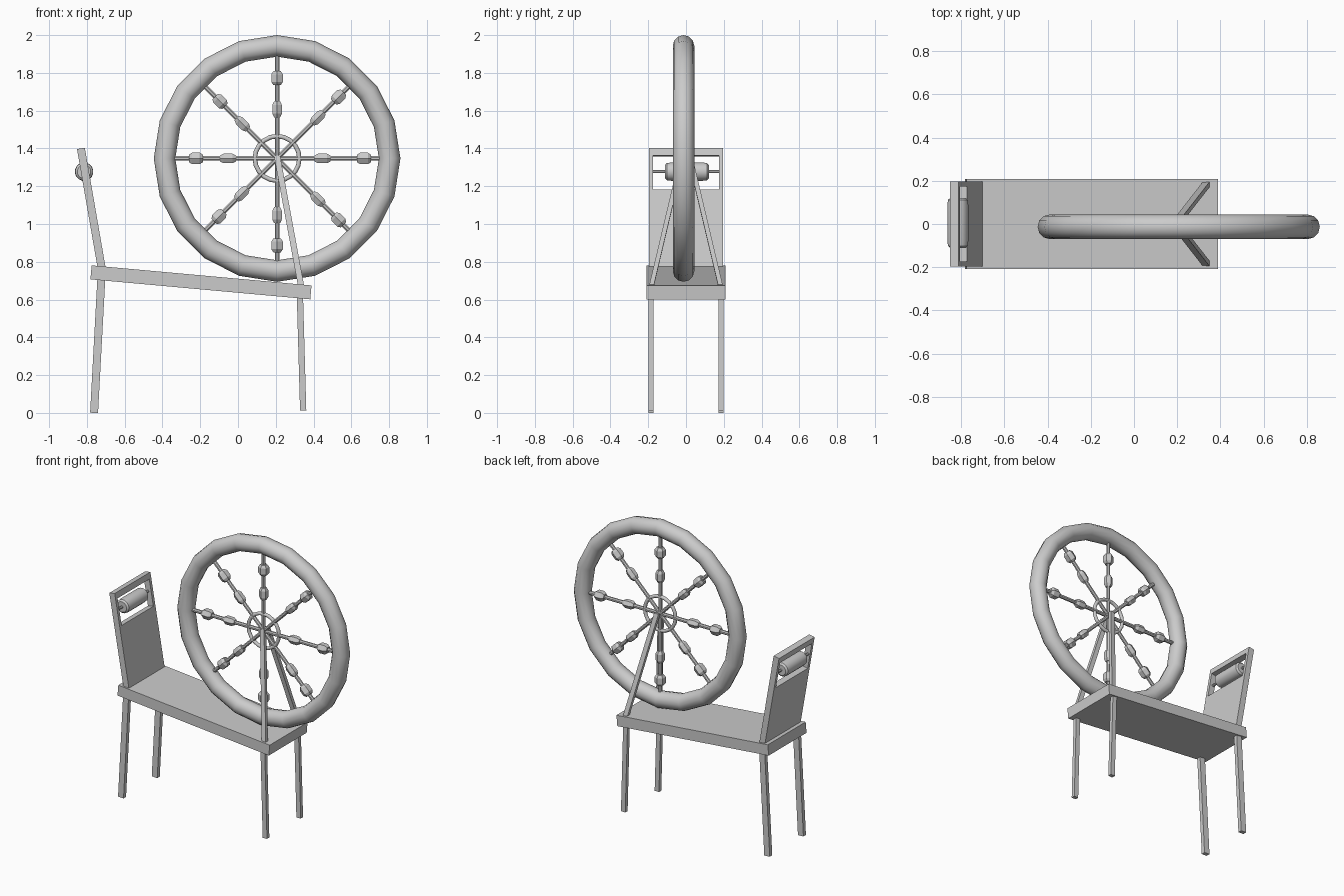
import bpy, bmesh
from math import sin, cos, pi, radians
from mathutils import Vector, Matrix

if "Cube" in bpy.data.objects:
    bpy.data.objects.remove(bpy.data.objects["Cube"])

HUB = Vector((0.207, -0.013, 1.347))


def make(name, bm, smooth=False):
    bmesh.ops.recalc_face_normals(bm, faces=bm.faces)
    me = bpy.data.meshes.new(name)
    bm.to_mesh(me)
    bm.free()
    ob = bpy.data.objects.new(name, me)
    bpy.context.collection.objects.link(ob)
    if smooth:
        bpy.context.view_layer.objects.active = ob
        ob.select_set(True)
        bpy.ops.object.shade_smooth_by_angle(angle=radians(40))
        ob.select_set(False)
    return ob


def frame(a, b):
    """Matrix at a: local z runs to b, local y stays near world y."""
    z = (b - a).normalized()
    x = Vector((0, 1, 0)).cross(z).normalized()
    y = z.cross(x)
    m = Matrix((x, y, z)).transposed().to_4x4()
    m.translation = a
    return m


def bar(bm, a, b, wx, wy):
    """Square bar from a to b."""
    a, b = Vector(a), Vector(b)
    m = frame(a, b) @ Matrix.Translation((0, 0, (b - a).length / 2))
    m = m @ Matrix.Diagonal((wx, wy, (b - a).length, 1))
    bmesh.ops.create_cube(bm, size=1, matrix=m)


def lathe(bm, profile, sides, m):
    """Closed turned shape from (radius, height) pairs along local z."""
    rings = [[bm.verts.new(m @ Vector((r * cos(2 * pi * (i + .5) / sides),
                                       r * sin(2 * pi * (i + .5) / sides), h)))
              for i in range(sides)] for r, h in profile]
    for p, q in zip(rings, rings[1:]):
        for i in range(sides):
            j = (i + 1) % sides
            bm.faces.new((p[i], p[j], q[j], q[i]))
    bm.faces.new(rings[0])
    bm.faces.new(rings[-1])


def torus(name, major, minor, seg):
    bpy.ops.mesh.primitive_torus_add(major_segments=seg, minor_segments=12,
                                     major_radius=major, minor_radius=minor,
                                     location=HUB, rotation=(pi / 2, 0, 0))
    ob = bpy.context.object
    ob.name = name
    bpy.ops.object.shade_smooth_by_angle(angle=radians(40))
    ob.select_set(False)


# Wheel rim and hub ring
torus("wheel_rim", 0.596, 0.057, 20)
torus("hub_ring", 0.118, 0.012, 20)

# Turned spokes with two beads each: angle -> (inner, outer) bead radius
beads = {0: (.24, .46), 45: (.305, .46), 90: (.26, .425), 135: (.26, .427),
         180: (.26, .43), 225: (.265, .435), 270: (.30, .46), 315: (.305, .46)}
bm = bmesh.new()
for deg, (ri, ro) in beads.items():
    t = radians(deg)
    m = frame(HUB, HUB + Vector((cos(t), 0, sin(t))))
    lathe(bm, [(.013, 0), (.013, .56)], 8, m)
    for r, half, w in ((ri, .042, .029), (ro, .037, .035)):
        lathe(bm, [(w * .65, r - half), (w, r - half * .55),
                   (w, r + half * .55), (w * .65, r + half)], 6, m)
make("spokes", bm)

# Sloping seat plank
bm = bmesh.new()
bar(bm, (-.778, 0, .744), (.386, 0, .638), .074, .416)
make("seat_plank", bm)

# Leaning back board: panel, posts and top rail around the bobbin window
bm = bmesh.new()
foot, top = Vector((-.718, 0, .745)), Vector((-.832, 0, 1.402))


def lean(z, y=0):
    p = foot.lerp(top, (z - foot.z) / (top.z - foot.z))
    return Vector((p.x, y, z))


bar(bm, lean(.745), lean(1.18), .042, .392)
bar(bm, lean(1.36), lean(1.4), .042, .392)
for s in (-1, 1):
    bar(bm, lean(1.18, s * .185), lean(1.36, s * .185), .042, .022)
make("back_board", bm)

# Bobbin on its axle
bm = bmesh.new()
m = Matrix.Translation((-.815, 0.005, 1.277)) @ Matrix.Rotation(-pi / 2, 4, 'X')
lathe(bm, [(.036, -.116), (.047, -.106), (.049, -.085), (.049, .085),
           (.047, .106), (.036, .116)], 16, m)
lathe(bm, [(.009, -.185), (.009, .18)], 8, m)
make("bobbin", bm, True)

# Legs and wheel supports, one pair each
for part, a, b, wx, wy, y0, y1 in (
        ("back_legs", (-.762, 0), (-.722, .74), .042, .028, .185, .185),
        ("front_legs", (.345, .012), (.327, .65), .033, .026, .185, .185),
        ("wheel_supports", (.338, .65), (.207, 1.36), .032, .024, .188, .02)):
    bm = bmesh.new()
    for s in (-1, 1):
        bar(bm, (a[0], s * y0, a[1]), (b[0], s * y1, b[1]), wx, wy)
    make(part, bm)
